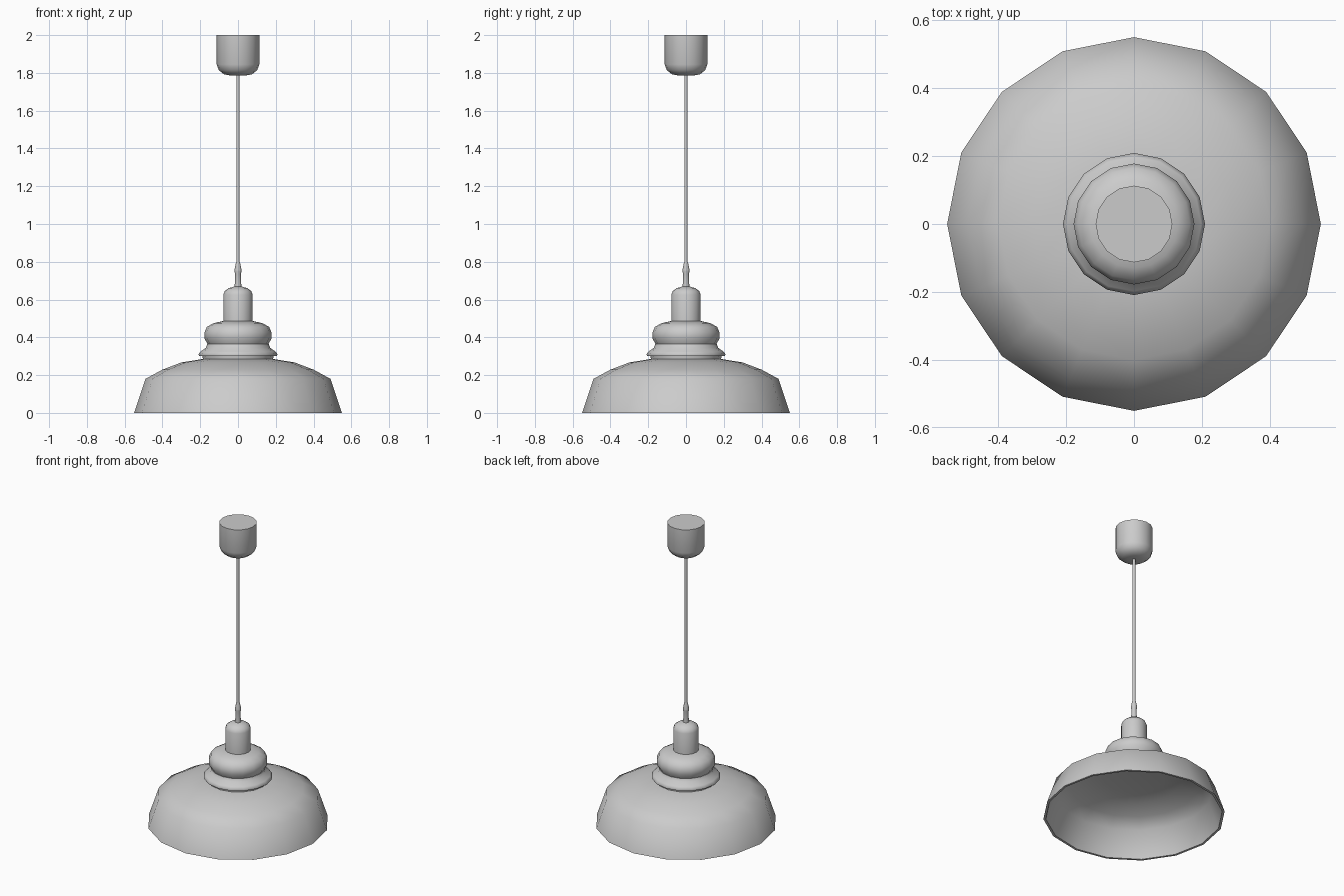
import bpy, bmesh, math
from mathutils import Matrix, Vector

cube = bpy.data.objects.get("Cube")
if cube:
    bpy.data.objects.remove(cube, do_unlink=True)

grey = bpy.data.materials.new("light grey")
grey.use_nodes = True
colour = (0.6, 0.6, 0.6, 1)
grey.diffuse_color = colour
grey.node_tree.nodes["Principled BSDF"].inputs["Base Color"].default_value = colour


def lathe(name, profile, sides=16, angle=50):
    """Spin a (radius, height) profile around the z axis."""
    bm = bmesh.new()
    verts = [bm.verts.new((r, 0, z)) for r, z in profile]
    edges = [bm.edges.new(pair) for pair in zip(verts, verts[1:])]
    bmesh.ops.spin(bm, geom=verts + edges, cent=(0, 0, 0), axis=(0, 0, 1),
                   angle=math.tau, steps=sides, use_merge=False)
    bmesh.ops.remove_doubles(bm, verts=bm.verts, dist=0.0005)
    bmesh.ops.recalc_face_normals(bm, faces=bm.faces)
    mesh = bpy.data.meshes.new(name)
    bm.to_mesh(mesh)
    bm.free()
    mesh.materials.append(grey)
    obj = bpy.data.objects.new(name, mesh)
    bpy.context.collection.objects.link(obj)
    bpy.ops.object.select_all(action="DESELECT")
    obj.select_set(True)
    bpy.context.view_layer.objects.active = obj
    bpy.ops.object.shade_smooth_by_angle(angle=math.radians(angle))
    return obj


# Ceiling canopy with a rounded underside
lathe("ceiling_canopy", [(0, 2), (0.113, 2), (0.113, 1.845), (0.102, 1.815),
                         (0.075, 1.793), (0.04, 1.786), (0, 1.785)])

# Hanging cord
lathe("cord", [(0, 1.79), (0.009, 1.79), (0.009, 0.78), (0, 0.78)], sides=8)

# Cord grip
lathe("cord_grip", [(0, 0.8), (0.01, 0.8), (0.019, 0.757), (0.019, 0.75),
                    (0.015, 0.735), (0.018, 0.665), (0, 0.665)])

# Lamp holder cap with a domed top
lathe("lamp_holder", [(0, 0.67), (0.02, 0.669), (0.05, 0.66), (0.07, 0.645),
                      (0.078, 0.625), (0.078, 0.48), (0, 0.48)])

# Rounded neck
lathe("neck", [(0, 0.486), (0.08, 0.486), (0.13, 0.475), (0.165, 0.455),
               (0.178, 0.425), (0.178, 0.395), (0.16, 0.362), (0, 0.362)])

# Flared collar
lathe("collar", [(0, 0.364), (0.163, 0.364), (0.17, 0.345), (0.198, 0.325),
                 (0.209, 0.311), (0.207, 0.302), (0.188, 0.3), (0.185, 0.28),
                 (0, 0.28)])

# Hollow shade with a thin flat rim
lathe("shade", [(0, 0.285), (0.19, 0.285), (0.30, 0.267), (0.40, 0.229),
                (0.49, 0.18), (0.55, 0), (0.535, 0), (0.476, 0.17),
                (0.394, 0.216), (0.296, 0.253), (0.19, 0.27), (0, 0.27)])
